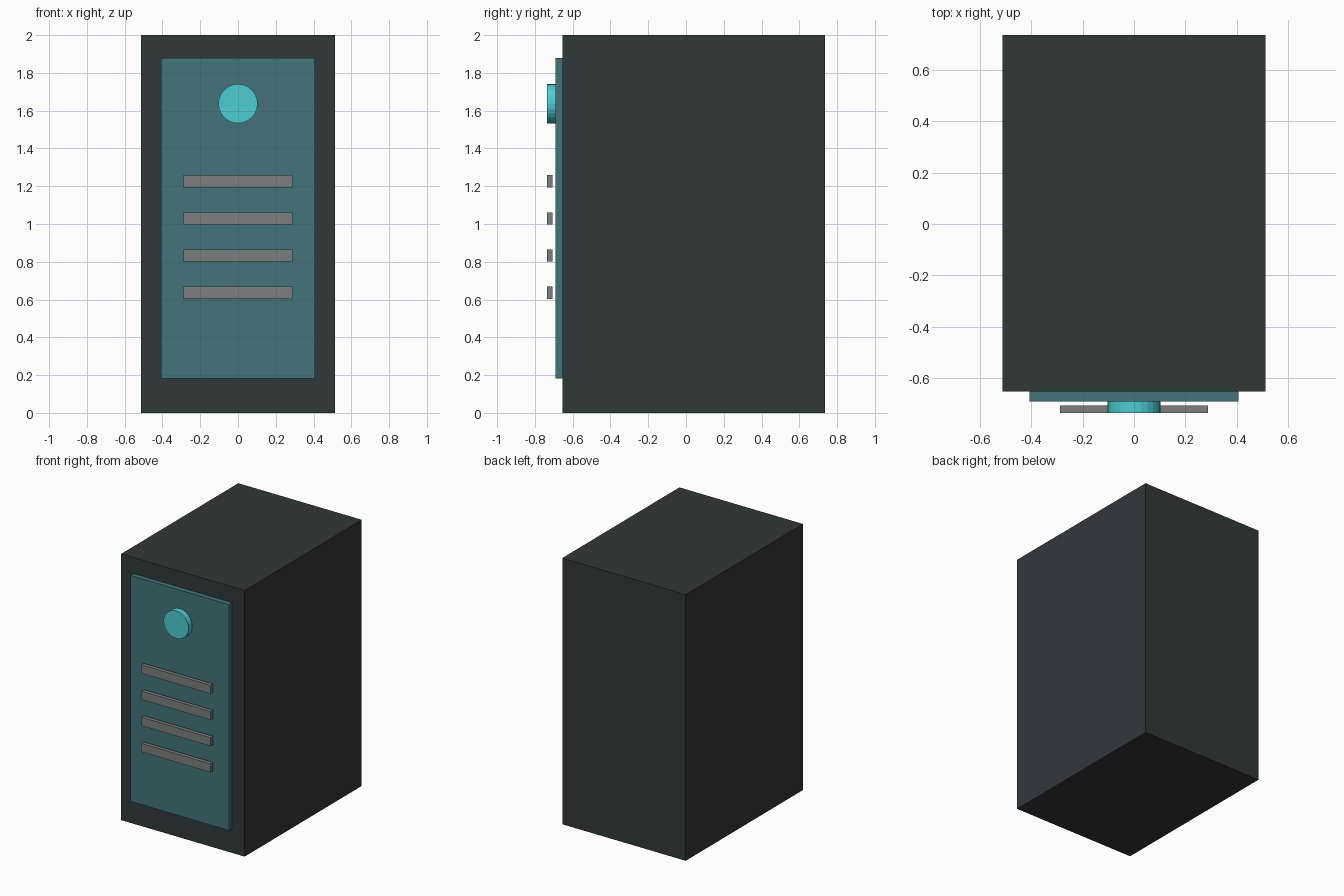
import bpy, math

if "Cube" in bpy.data.objects:
    bpy.data.objects.remove(bpy.data.objects["Cube"])


def material(name, rgb):
    m = bpy.data.materials.new(name)
    m.diffuse_color = (*rgb, 1)
    m.use_nodes = True
    m.node_tree.nodes["Principled BSDF"].inputs["Base Color"].default_value = m.diffuse_color
    return m


def box(name, x, y, z, mat):
    """Box from (min, max) ranges on each axis."""
    mid = [(a + b) / 2 for a, b in (x, y, z)]
    bpy.ops.mesh.primitive_cube_add(size=1, location=mid)
    ob = bpy.context.object
    ob.name = name
    ob.scale = [b - a for a, b in (x, y, z)]
    bpy.ops.object.transform_apply(location=False, rotation=False, scale=True)
    ob.data.materials.append(mat)
    return ob


dark = material("dark_casing", (0.03, 0.04, 0.044))
teal = material("teal_panel", (0.056, 0.178, 0.195))
cyan = material("cyan_light", (0.076, 0.61, 0.645))
grey = material("grey_vent", (0.2, 0.215, 0.215))

# Casing and raised front panel
box("casing", (-0.513, 0.513), (-0.654, 0.736), (0, 2), dark)
box("front_panel", (-0.408, 0.408), (-0.692, -0.645), (0.183, 1.88), teal)

# Round power button
bpy.ops.mesh.primitive_cylinder_add(
    vertices=24, radius=0.104, depth=0.046,
    location=(0, -0.713, 1.637), rotation=(math.pi / 2, 0, 0))
button = bpy.context.object
button.name = "power_button"
button.data.materials.append(cyan)

# Four vent slats standing just off the panel
for i in range(4):
    z = 0.636 + i * 0.1967
    box(f"vent_slat_{i + 1}", (-0.288, 0.288), (-0.736, -0.707),
        (z - 0.032, z + 0.032), grey)
